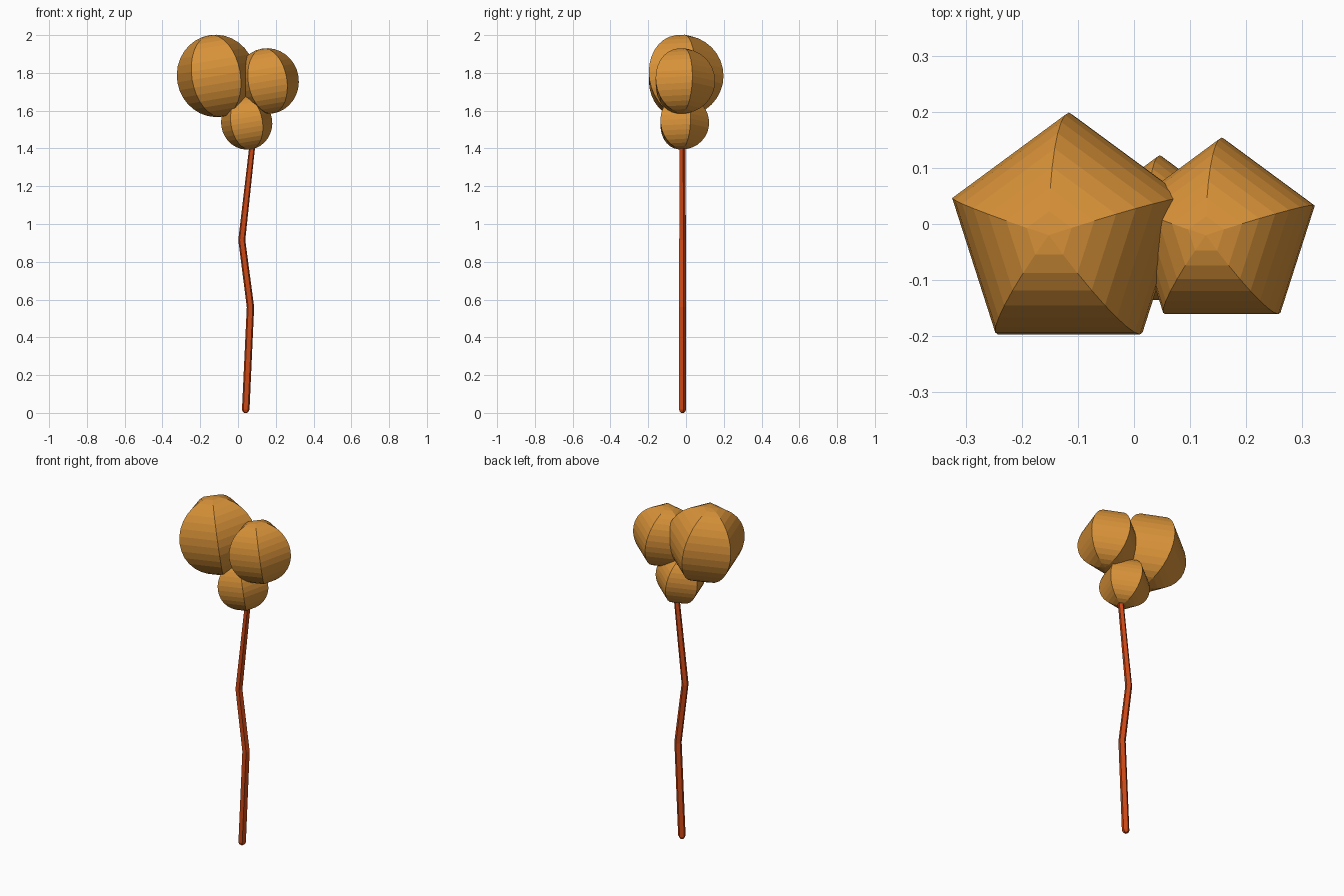
import bpy, bmesh, math
from mathutils import Vector, Matrix

if "Cube" in bpy.data.objects:
    bpy.data.objects.remove(bpy.data.objects["Cube"])

SIDES = 5        # every part has a pentagonal cross-section, one corner towards +y
Y = -0.02        # common centre plane


def material(name, rgb):
    m = bpy.data.materials.new(name)
    m.diffuse_color = (*rgb, 1)
    m.use_nodes = True
    m.node_tree.nodes["Principled BSDF"].inputs["Base Color"].default_value = m.diffuse_color
    return m


foliage_mat = material("autumn orange", (0.68, 0.285, 0.04))
trunk_mat = material("rust red", (0.60, 0.065, 0.008))


def lathe(name, rings, mat, matrix=Matrix()):
    """Skin a list of (x, z, radius) pentagon rings; close both ends."""
    bm = bmesh.new()
    loops = []
    for x, z, r in rings:
        loop = []
        for k in range(SIDES):
            a = math.pi / 2 + 2 * math.pi * k / SIDES
            loop.append(bm.verts.new((x + r * math.cos(a), r * math.sin(a), z)))
        loops.append(loop)
    for lo, hi in zip(loops, loops[1:]):
        for k in range(SIDES):
            n = (k + 1) % SIDES
            bm.faces.new((lo[k], lo[n], hi[n], hi[k]))
    bm.faces.new(loops[0][::-1])
    bm.faces.new(loops[-1])
    bmesh.ops.remove_doubles(bm, verts=bm.verts, dist=1e-5)
    bmesh.ops.transform(bm, matrix=matrix, verts=bm.verts)
    bmesh.ops.recalc_face_normals(bm, faces=bm.faces)
    me = bpy.data.meshes.new(name)
    bm.to_mesh(me)
    bm.free()
    me.materials.append(mat)
    ob = bpy.data.objects.new(name, me)
    bpy.context.collection.objects.link(ob)
    return ob


def foliage(name, x, z, radius):
    """Five-sided, sixteen-ring ball leaning to the left."""
    n = 16
    rings = [(0, -radius * math.cos(math.pi * i / n),
              radius * max(math.sin(math.pi * i / n), 0)) for i in range(n + 1)]
    lean = Matrix.Translation(Vector((x, Y, z))) @ Matrix.Rotation(-0.165, 4, 'Y')
    # poles collapse to a point when doubles are merged
    return lathe(name, rings, foliage_mat, lean)


# Foliage balls
foliage("large_foliage", -0.116, 1.784, 0.2185)
foliage("medium_foliage", 0.1565, 1.757, 0.174)
foliage("small_foliage", 0.046, 1.536, 0.1425)

# Crooked, slightly tapering trunk with a rounded foot
trunk = [(0.040, 0.0, 0.007), (0.040, 0.005, 0.015), (0.041, 0.018, 0.021),
         (0.066, 0.56, 0.0205), (0.020, 0.915, 0.0195),
         (0.074, 1.40, 0.0165), (0.082, 1.48, 0.016)]
lathe("trunk", trunk, trunk_mat, Matrix.Translation((0, Y, 0)))
